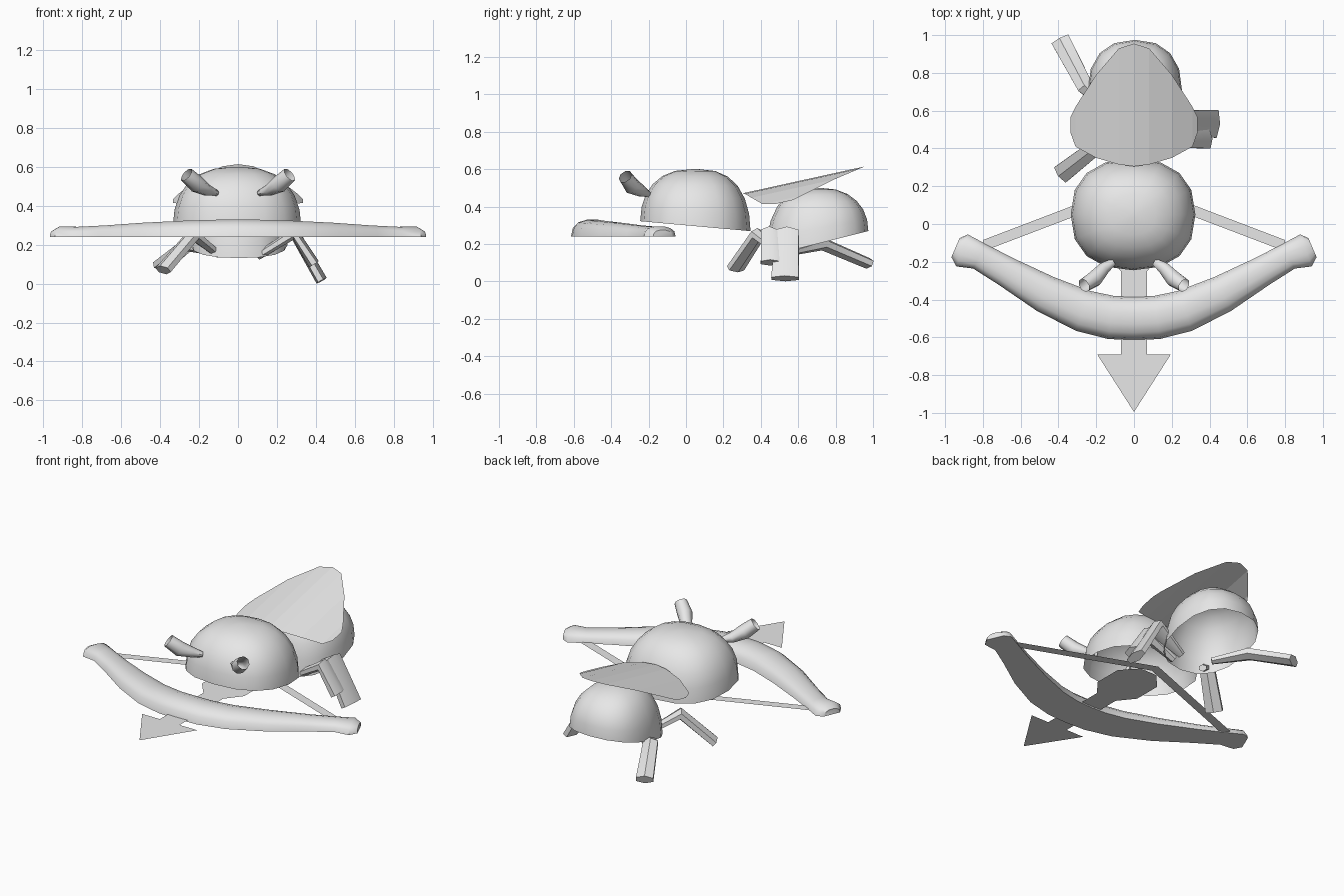
import bpy, math
from mathutils import Vector

cube = bpy.data.objects.get("Cube")
if cube:
    bpy.data.objects.remove(cube, do_unlink=True)

grey = bpy.data.materials.new("light grey")
grey.use_nodes = True
grey.diffuse_color = (0.8, 0.8, 0.8, 1)
grey.node_tree.nodes["Principled BSDF"].inputs["Base Color"].default_value = (0.8, 0.8, 0.8, 1)


def add(name, verts, faces, sharp=40):
    mesh = bpy.data.meshes.new(name)
    mesh.from_pydata([tuple(v) for v in verts], [], faces)
    mesh.validate()
    mesh.materials.append(grey)
    mesh.shade_smooth()
    mesh.set_sharp_from_angle(angle=math.radians(sharp))
    obj = bpy.data.objects.new(name, mesh)
    bpy.context.collection.objects.link(obj)
    return obj


def loft(name, rings, caps=(True, True), sharp=40):
    """Skin a row of equal closed rings."""
    n = len(rings[0])
    verts = [v for ring in rings for v in ring]
    faces = []
    for r in range(len(rings) - 1):
        for i in range(n):
            a, b = r * n + i, r * n + (i + 1) % n
            faces.append((a, b, b + n, a + n))
    if caps[0]:
        faces.append(tuple(reversed(range(n))))
    if caps[1]:
        faces.append(tuple(range(len(verts) - n, len(verts))))
    return add(name, verts, faces, sharp)


def power(v, p):
    return math.copysign(abs(v) ** p, v)


def dome(name, centre, rx, ry, top, slope, rings=7, sides=16):
    """Open rounded shell with a tilted rim."""
    cx, cy, cz = centre
    levels = []
    for k in range(rings):
        t = math.pi / 2 * min(k / (rings - 1), 0.985)
        r, h = math.cos(t) ** 0.75, math.sin(t) ** 0.95
        ring = []
        for i in range(sides):
            a = 2 * math.pi * i / sides
            x = rx * r * power(math.cos(a), 0.85)
            y = ry * r * power(math.sin(a), 0.85)
            rim = cz + slope * y
            ring.append((cx + x, cy + y, rim + (top - rim) * h))
        levels.append(ring)
    return loft(name, levels, (False, True), 60)


def tube(name, path, sizes, sides=6, caps=(True, True), sharp=40):
    """Flattened tube: sizes are (half width, half thickness) per point."""
    pts = [Vector(p) for p in path]
    rings = []
    for i, p in enumerate(pts):
        d = (pts[min(i + 1, len(pts) - 1)] - pts[max(i - 1, 0)]).normalized()
        side = d.cross(Vector((0, 0, 1))).normalized()
        up = side.cross(d)
        w, t = sizes[i]
        angles = [2 * math.pi * (k + 0.5) / sides for k in range(sides)]
        rings.append([p + side * w * math.cos(a) + up * t * math.sin(a) for a in angles])
    return loft(name, rings, caps, sharp)


# Body shells
dome("head_shell", (-0.005, 0.05, 0.295), 0.33, 0.295, 0.6, -0.09)
dome("abdomen_shell", (0.005, 0.7, 0.2), 0.25, 0.275, 0.5, 0.25)

# Wing cover: one arched sheet of strips running front to back
half = [(0.08, 0.315, 0.93), (0.2, 0.35, 0.79), (0.31, 0.41, 0.62), (0.335, 0.48, 0.57)]
columns = [(-x, f, b) for x, f, b in reversed(half)] + [(0, 0.305, 0.955)] + half
verts = []
for x, front, back in columns:
    for y in (front, back):
        verts.append((x, y, 0.47 + 0.22 * (y - 0.3) - 0.85 * x * x))
add("wing_cover", verts, [(2 * i, 2 * i + 2, 2 * i + 3, 2 * i + 1) for i in range(len(columns) - 1)], 5)

# Bow: half-round section swept along an arc; (x, y, half width, height)
arm = [(0.12, -0.495, 0.115, 0.09), (0.27, -0.46, 0.112, 0.085), (0.47, -0.37, 0.1, 0.075),
       (0.68, -0.25, 0.08, 0.06), (0.82, -0.17, 0.073, 0.053), (0.91, -0.14, 0.09, 0.055),
       (0.945, -0.125, 0.055, 0.035)]
stations = [(-x, y, w, h) for x, y, w, h in reversed(arm)] + [(0, -0.5, 0.115, 0.092)] + arm
rings = []
for i, (x, y, w, h) in enumerate(stations):
    a, b = stations[max(i - 1, 0)], stations[min(i + 1, len(stations) - 1)]
    tangent = Vector((b[0] - a[0], b[1] - a[1], 0)).normalized()
    normal = Vector((-tangent.y, tangent.x, 0))
    ring = []
    for k in range(8):
        t = math.pi * k / 7
        ring.append(Vector((x, y, 0.24 + h * math.sin(t) ** 0.8)) + normal * w * power(math.cos(t), 0.9))
    rings.append(ring)
loft("bow", rings, sharp=50)

# Bowstring: flat bent strip
string = [(-0.8, -0.145), (0, 0.16), (0.8, -0.145), (0.8, -0.085), (0, 0.22), (-0.8, -0.085)]
add("bowstring", [(x, y, 0.245) for x, y in string], [(0, 1, 4, 5), (1, 2, 3, 4)])

# Arrow: flat head, shaft and tail
add("arrow_head", [(0, -0.995, 0.25), (0.195, -0.69, 0.25), (-0.195, -0.69, 0.25)], [(0, 1, 2)])
right = [(0.07, -0.7), (0.07, -0.25), (0.15, -0.15), (0.15, 0.03), (0.06, 0.13)]
outline = right + [(-x, y) for x, y in reversed(right)]
add("arrow_shaft", [(x, y, 0.25) for x, y in outline], [tuple(range(len(outline)))])

# Antennae: flared open tubes
for side, s in (("left", 1), ("right", -1)):
    path = [(0.11, -0.2, 0.465), (0.16, -0.235, 0.48), (0.21, -0.29, 0.51), (0.265, -0.325, 0.56)]
    tube(side + "_antenna", [(s * x, y, z) for x, y, z in path],
         [(0.02, 0.015), (0.035, 0.03), (0.045, 0.045), (0.038, 0.04)], 8, (True, False), 50)

# Legs: hip, knee, foot
legs = {
    "right_front_leg": [(-0.1, 0.5, 0.15), (-0.23, 0.385, 0.25), (-0.385, 0.265, 0.07)],
    "right_back_leg": [(-0.1, 0.58, 0.16), (-0.26, 0.73, 0.2), (-0.39, 0.975, 0.095)],
    "left_front_leg": [(0.1, 0.48, 0.14), (0.29, 0.445, 0.26), (0.39, 0.45, 0.1)],
    "left_middle_leg": [(0.1, 0.55, 0.14), (0.29, 0.54, 0.26), (0.43, 0.53, 0.015)],
}
for name, path in legs.items():
    wide = 0.085 if "middle" in name else 0.058
    tube(name, path, [(0.025, 0.02), (wide * 0.85, 0.035), (wide, 0.03)], sharp=35)
